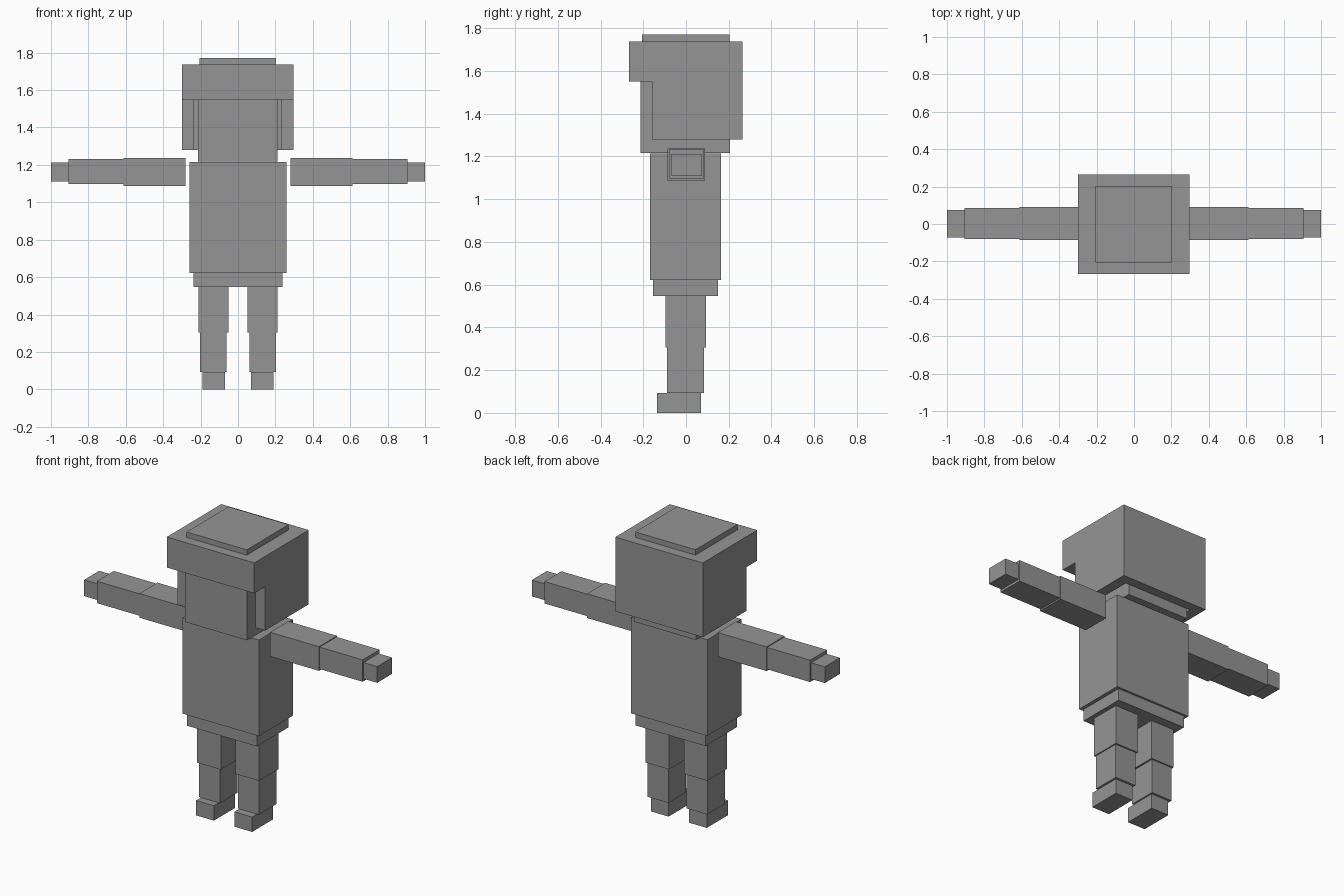
import bpy

if "Cube" in bpy.data.objects:
    bpy.data.objects.remove(bpy.data.objects["Cube"])

grey = bpy.data.materials.new("mid_grey")
grey.diffuse_color = (0.30, 0.30, 0.30, 1)
grey.use_nodes = True
grey.node_tree.nodes["Principled BSDF"].inputs["Base Color"].default_value = grey.diffuse_color


def prism(name, outline, z0, z1):
    """Extrude a counter-clockwise xy outline from z0 to z1."""
    n = len(outline)
    verts = [(x, y, z) for z in (z0, z1) for x, y in outline]
    faces = [tuple(reversed(range(n))), tuple(range(n, 2 * n))]
    faces += [(i, (i + 1) % n, (i + 1) % n + n, i + n) for i in range(n)]
    mesh = bpy.data.meshes.new(name)
    mesh.from_pydata(verts, [], faces)
    mesh.materials.append(grey)
    obj = bpy.data.objects.new(name, mesh)
    bpy.context.collection.objects.link(obj)
    return obj


def box(name, x, y, z):
    return prism(name, [(x[0], y[0]), (x[1], y[0]), (x[1], y[1]), (x[0], y[1])], *z)


def pair(name, x, y, z):
    box("right_" + name, x, y, z)
    box("left_" + name, (-x[1], -x[0]), y, z)


# Body
box("torso", (-0.26, 0.26), (-0.168, 0.163), (0.622, 1.215))
box("hips", (-0.238, 0.238), (-0.155, 0.15), (0.548, 0.622))

# Legs
pair("upper_leg", (0.05, 0.211), (-0.096, 0.093), (0.305, 0.548))
pair("lower_leg", (0.061, 0.204), (-0.088, 0.084), (0.092, 0.305))
pair("foot", (0.07, 0.191), (-0.135, 0.07), (0.0, 0.092))

# Arms
pair("upper_arm", (0.28, 0.613), (-0.086, 0.09), (1.088, 1.237))
pair("forearm", (0.613, 0.907), (-0.08, 0.085), (1.097, 1.232))
pair("hand", (0.907, 1.0), (-0.071, 0.075), (1.112, 1.212))

# Head and its raised top plate
box("head", (-0.213, 0.21), (-0.213, 0.206), (1.217, 1.70))
box("head_top", (-0.207, 0.204), (-0.206, 0.203), (1.70, 1.771))

# Hair: overhanging crown with a U-shaped wrap around the sides and back
box("hair_crown", (-0.3, 0.297), (-0.266, 0.265), (1.55, 1.738))
prism("hair_sides_and_back",
      [(-0.3, -0.16), (-0.235, -0.16), (-0.235, 0.207), (0.232, 0.207),
       (0.232, -0.16), (0.297, -0.16), (0.297, 0.265), (-0.3, 0.265)],
      1.28, 1.55)
